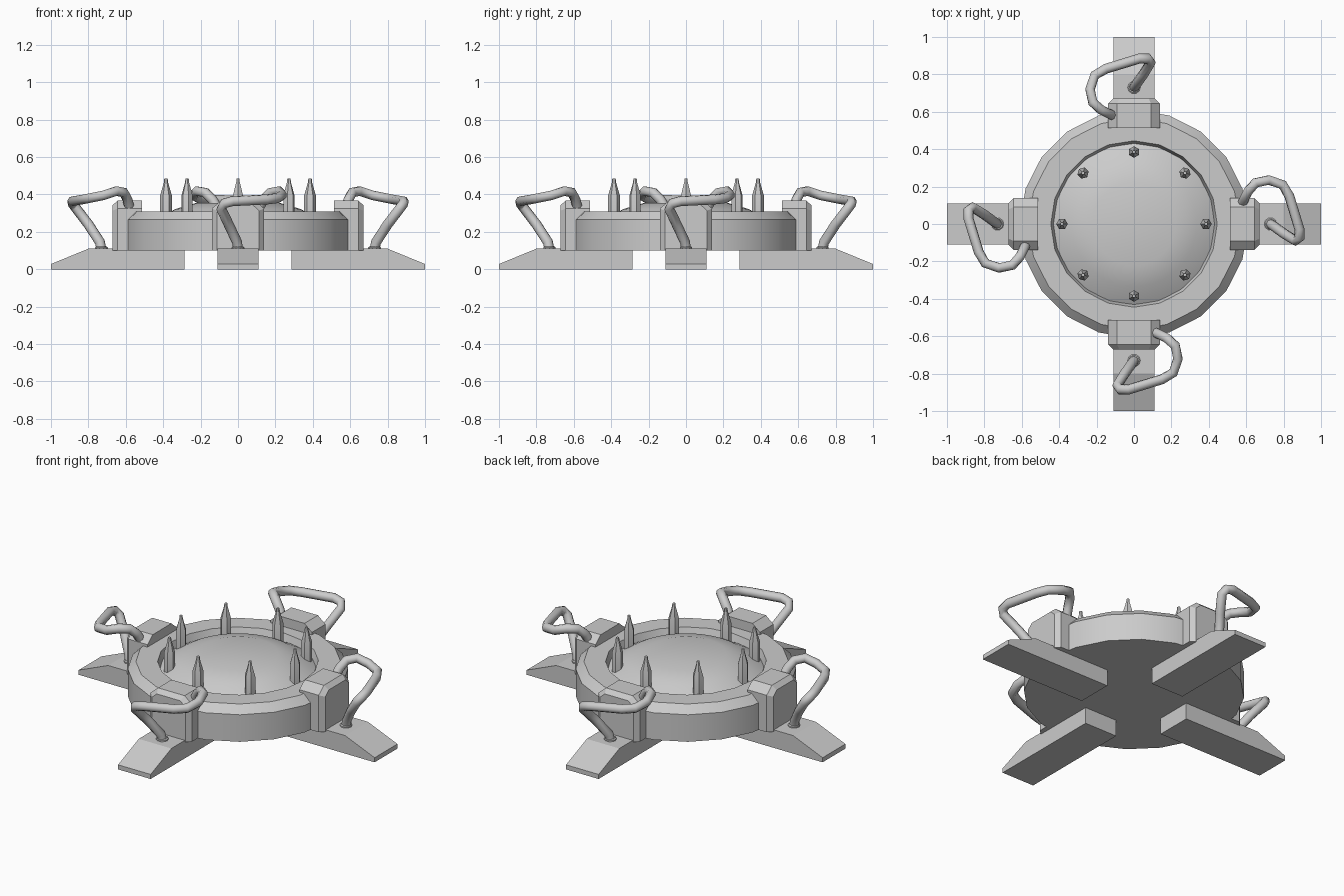
import bpy, bmesh
from math import cos, sin, pi, radians
from mathutils import Vector, Matrix

if "Cube" in bpy.data.objects:
    bpy.data.objects.remove(bpy.data.objects["Cube"])


def add_object(name, bm, smooth=None):
    bmesh.ops.recalc_face_normals(bm, faces=bm.faces)
    me = bpy.data.meshes.new(name)
    bm.to_mesh(me)
    bm.free()
    ob = bpy.data.objects.new(name, me)
    bpy.context.collection.objects.link(ob)
    if smooth:
        bpy.ops.object.select_all(action='DESELECT')
        ob.select_set(True)
        bpy.context.view_layer.objects.active = ob
        bpy.ops.object.shade_smooth_by_angle(angle=radians(smooth))
    return ob


def lathe(name, profile, sides, smooth=30, center=(0, 0, 0), phase=0):
    """Revolve (radius, z) points about z, capping both ends."""
    bm = bmesh.new()
    rings = [[bm.verts.new((center[0] + r * cos(phase + 2 * pi * i / sides),
                            center[1] + r * sin(phase + 2 * pi * i / sides), z))
              for i in range(sides)] for r, z in profile]
    for a, b in zip(rings, rings[1:]):
        for i in range(sides):
            j = (i + 1) % sides
            bm.faces.new((a[i], a[j], b[j], b[i]))
    bm.faces.new(rings[0])
    bm.faces.new(rings[-1])
    return add_object(name, bm, smooth)


def loft(name, sections, turn):
    """Join matching sections into a closed solid, turned about z."""
    bm = bmesh.new()
    rings = [[bm.verts.new(turn @ Vector(p)) for p in s] for s in sections]
    n = len(rings[0])
    for a, b in zip(rings, rings[1:]):
        for i in range(n):
            j = (i + 1) % n
            bm.faces.new((a[i], a[j], b[j], b[i]))
    bm.faces.new(rings[0])
    bm.faces.new(rings[-1])
    return add_object(name, bm)


def tube(name, points, radius, turn, sides=8):
    """Sweep a round section along a path."""
    pts = [turn @ Vector(p) for p in points]
    bm = bmesh.new()
    rings, prev, u = [], None, None
    for i, p in enumerate(pts):
        t = (pts[min(i + 1, len(pts) - 1)] - pts[max(i - 1, 0)]).normalized()
        if prev is None:
            u = t.orthogonal().normalized()
        else:
            u = prev.rotation_difference(t) @ u
        v = t.cross(u)
        rings.append([bm.verts.new(p + radius * (cos(2 * pi * k / sides) * u + sin(2 * pi * k / sides) * v))
                      for k in range(sides)])
        prev = t
    for a, b in zip(rings, rings[1:]):
        for i in range(sides):
            j = (i + 1) % sides
            bm.faces.new((a[i], a[j], b[j], b[i]))
    bm.faces.new(rings[0])
    bm.faces.new(rings[-1])
    return add_object(name, bm, 50)


# Round housing with chamfered rim and recessed middle
lathe("housing", [(0.61, 0.10), (0.61, 0.265), (0.565, 0.31), (0.445, 0.31), (0.43, 0.265)], 20)

# Low dome with flat top
lathe("dome", [(0.43, 0.25), (0.43, 0.268), (0.335, 0.322), (0.222, 0.355)], 40)

# Ring of pointed prongs
for k in range(8):
    a = k * pi / 4
    lathe(f"prong_{k + 1}", [(0.031, 0.27), (0.031, 0.395), (0.011, 0.465), (0.009, 0.485)], 6,
          center=(0.385 * cos(a), 0.385 * sin(a), 0), phase=a)

leg_profile = [(0.285, 0), (1.0, 0), (1.0, 0.028), (0.80, 0.11), (0.285, 0.11)]
block_section = [(-0.14, 0.10), (0.14, 0.10), (0.14, 0.325), (0.09, 0.367), (-0.09, 0.367), (-0.14, 0.325)]
block_end = [(-0.113, 0.10), (0.113, 0.10), (0.113, 0.313), (0.08, 0.343), (-0.08, 0.343), (-0.113, 0.313)]
hose_path = [(0.73, 0, 0.10), (0.738, -0.005, 0.145), (0.80, -0.05, 0.24), (0.865, -0.09, 0.325),
             (0.885, -0.075, 0.352), (0.885, -0.03, 0.364), (0.83, 0.15, 0.373), (0.795, 0.21, 0.38),
             (0.72, 0.235, 0.395), (0.65, 0.22, 0.418), (0.61, 0.175, 0.41), (0.59, 0.135, 0.37),
             (0.58, 0.11, 0.325)]

for k, side in enumerate(("right", "back", "left", "front")):
    turn = Matrix.Rotation(k * pi / 2, 4, 'Z')
    # Wedge foot
    loft(f"{side}_leg", [[(x, y, z) for x, z in leg_profile] for y in (-0.11, 0.11)], turn)
    # Chamfered connector block
    loft(f"{side}_block", [[(0.513, y, z) for y, z in block_section],
                           [(0.643, y, z) for y, z in block_section],
                           [(0.67, y, z) for y, z in block_end]], turn)
    # Hose from foot to block, with a collar at its base
    tube(f"{side}_hose", hose_path, 0.027, turn)
    lathe(f"{side}_hose_collar", [(0.034, 0.10), (0.034, 0.117), (0.028, 0.122)], 10,
          center=turn @ Vector((0.73, 0, 0)))
